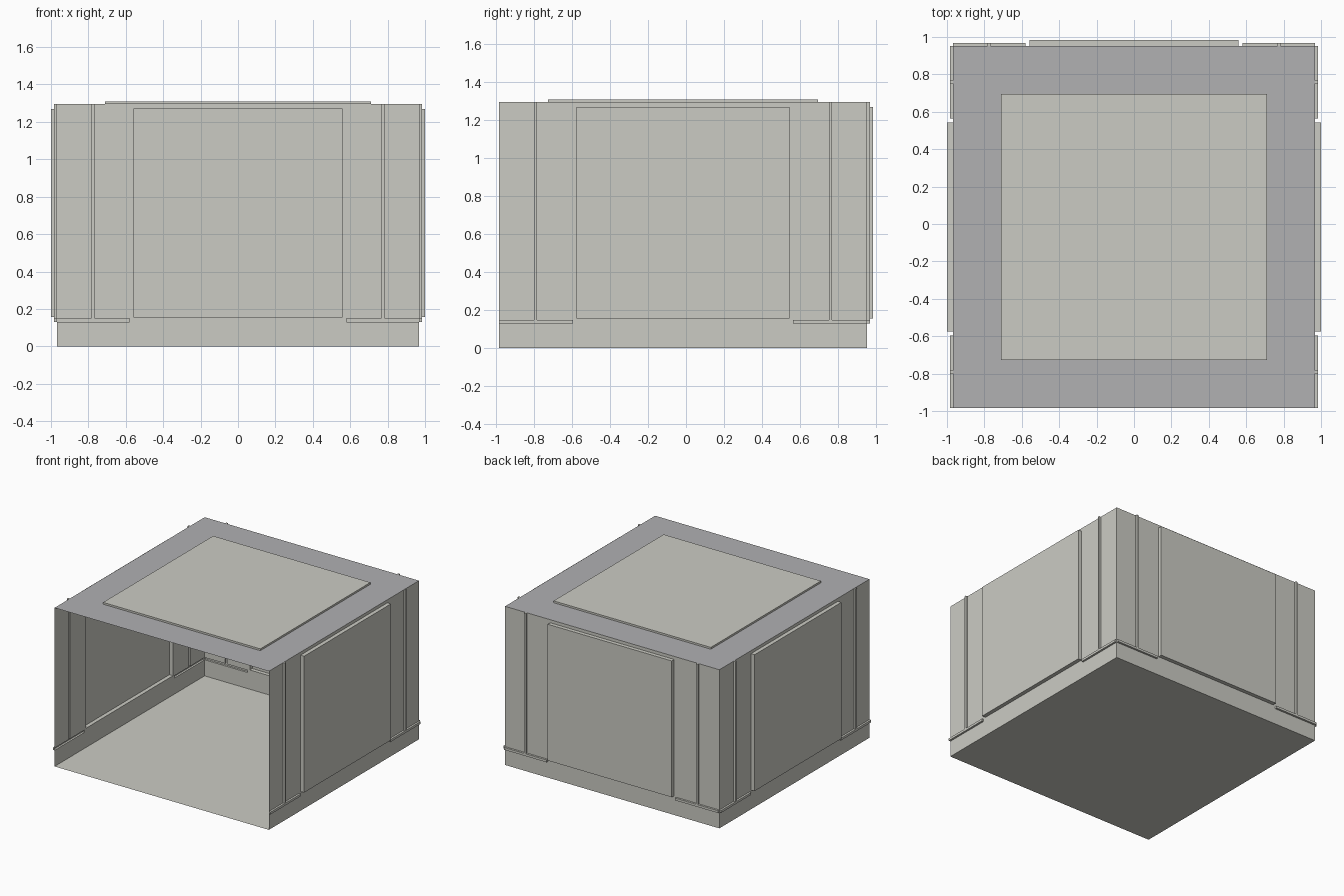
import bpy, bmesh
from mathutils import Vector

if "Cube" in bpy.data.objects:
    bpy.data.objects.remove(bpy.data.objects["Cube"])

H = 0.968        # half width of the room
YC = -0.016      # room centre in y (the back panel sticks out behind)
TOP = 1.295      # wall height
STEP = 0.016     # depth of the pressed trims; panels are twice as deep


def material(name, rgb):
    m = bpy.data.materials.new(name)
    m.diffuse_color = (*rgb, 1)
    m.use_nodes = True
    m.node_tree.nodes["Principled BSDF"].inputs["Base Color"].default_value = m.diffuse_color
    return m


BEIGE = material("warm_light_grey", (0.60, 0.60, 0.55))
GREY = material("neutral_grey", (0.44, 0.44, 0.45))


def pressed_sheet(name, us, vs, depth, origin, u_dir, v_dir, mats=(BEIGE,)):
    """Thin sheet with regions pressed outwards; depth(u, v) gives the offset."""
    u_dir, v_dir, origin = Vector(u_dir), Vector(v_dir), Vector(origin)
    normal = u_dir.cross(v_dir)
    bm = bmesh.new()
    cache = {}

    def vert(u, v, d):
        key = (u, v, round(d, 4))
        if key not in cache:
            cache[key] = bm.verts.new(origin + u_dir * u + v_dir * v + normal * d)
        return cache[key]

    def cell(i, j):
        if not (0 <= i < len(us) - 1 and 0 <= j < len(vs) - 1):
            return 0.0
        return depth((us[i] + us[i + 1]) / 2, (vs[j] + vs[j + 1]) / 2)

    def quad(verts, raised):
        f = bm.faces.new(verts)
        f.material_index = 0 if raised else len(mats) - 1

    for i in range(len(us)):
        for j in range(len(vs)):
            d = cell(i, j)
            # flat part of the cell
            if i < len(us) - 1 and j < len(vs) - 1:
                a, b, c, e = us[i], us[i + 1], vs[j], vs[j + 1]
                quad([vert(a, c, d), vert(b, c, d), vert(b, e, d), vert(a, e, d)], d > 0)
            # steps towards the previous cells
            dl, db = cell(i - 1, j), cell(i, j - 1)
            if j < len(vs) - 1 and d != dl:
                a, c, e = us[i], vs[j], vs[j + 1]
                quad([vert(a, c, dl), vert(a, c, d), vert(a, e, d), vert(a, e, dl)], True)
            if i < len(us) - 1 and d != db:
                a, b, c = us[i], us[i + 1], vs[j]
                quad([vert(a, c, db), vert(b, c, db), vert(b, c, d), vert(a, c, d)], True)
    me = bpy.data.meshes.new(name)
    bm.to_mesh(me)
    bm.free()
    for m in mats:
        me.materials.append(m)
    ob = bpy.data.objects.new(name, me)
    bpy.context.collection.objects.link(ob)
    return ob


def wall_depth(u, v):
    u = abs(u)
    if u < 0.56 and 0.157 < v < 1.27:
        return 2 * STEP                       # large centre panel
    if u > 0.58 and 0.131 < v < 0.15:
        return STEP                           # horizontal trim
    if 0.768 < u < 0.784 and v > 0.15:
        return STEP                           # vertical strip
    return 0.0


half = [0.56, 0.58, 0.768, 0.784, H]
wall_us = [-x for x in reversed(half)] + half
wall_vs = [0, 0.131, 0.15, 0.157, 1.27, TOP]

# three walls, the front stays open
for name, origin, u_dir in (("right_wall", (H, YC, 0), (0, 1, 0)),
                            ("left_wall", (-H, YC, 0), (0, -1, 0)),
                            ("back_wall", (0, YC + H, 0), (-1, 0, 0))):
    pressed_sheet(name, wall_us, wall_vs, wall_depth, origin, u_dir, (0, 0, 1))

# roof: grey frame around a raised light panel
P = 0.71
pressed_sheet("roof", [-H, -P, P, H], [-H, -P, P, H],
              lambda u, v: 0.015 if abs(u) < P and abs(v) < P else 0.0,
              (0, YC, TOP), (1, 0, 0), (0, 1, 0), (BEIGE, GREY))

# floor: plain sheet, facing down to the outside
pressed_sheet("floor", [-H, H], [-H, H], lambda u, v: 0.0,
              (0, YC, 0), (1, 0, 0), (0, -1, 0))
